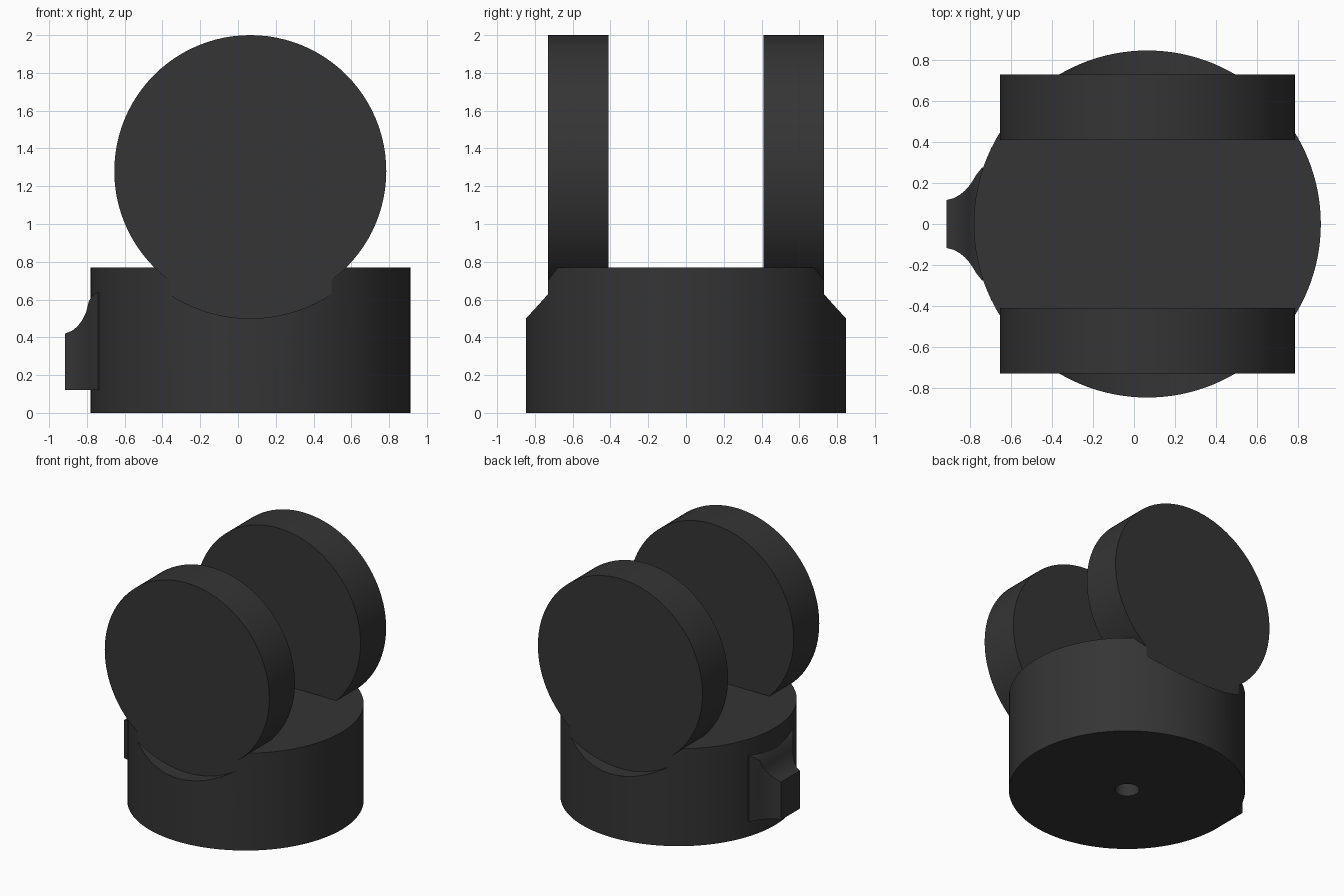
import bpy, math

if "Cube" in bpy.data.objects:
    bpy.data.objects.remove(bpy.data.objects["Cube"])

CX = 0.065      # shared axis of base and discs
DISC_Z = 1.28   # disc centre height


def cylinder(name, radius, depth, loc, along_y=False, sides=96):
    rot = (math.pi / 2, 0, 0) if along_y else (0, 0, 0)
    bpy.ops.mesh.primitive_cylinder_add(vertices=sides, radius=radius, depth=depth,
                                        location=loc, rotation=rot)
    ob = bpy.context.object
    ob.name = name
    return ob


def combine(target, other, operation):
    mod = target.modifiers.new(operation, 'BOOLEAN')
    mod.object, mod.operation, mod.solver = other, operation, 'EXACT'
    bpy.context.view_layer.objects.active = target
    bpy.ops.object.modifier_apply(modifier=mod.name)
    bpy.data.objects.remove(other)


# Round base with a blind hole underneath
body = cylinder("base_with_discs", 0.847, 0.77, (CX, 0, 0.385), sides=128)
combine(body, cylinder("hole_cutter", 0.087, 1.0, (CX, 0, 0), sides=32), 'DIFFERENCE')

# Clearance ledges outside each disc, then the discs themselves
for s in (-1, 1):
    combine(body, cylinder("ledge_cutter", 0.78, 0.4, (CX, s * 0.93, DISC_Z), True), 'DIFFERENCE')
for s in (-1, 1):
    combine(body, cylinder("disc", 0.72, 0.32, (CX, s * 0.57, DISC_Z), True), 'UNION')

# Flared lug on the left: rectangular sections (x, half width, top height)
sections = [(-0.915, 0.117, 0.42), (-0.88, 0.126, 0.434), (-0.85, 0.143, 0.457),
            (-0.825, 0.163, 0.49), (-0.805, 0.186, 0.53), (-0.79, 0.207, 0.59),
            (-0.77, 0.24, 0.62), (-0.742, 0.275, 0.64), (-0.68, 0.275, 0.64)]
verts, faces = [], []
for x, w, t in sections:
    verts += [(x, -w, 0.12), (x, w, 0.12), (x, w, t), (x, -w, t)]
for i in range(0, len(verts) - 4, 4):
    for k in range(4):
        j = (k + 1) % 4
        faces.append((i + j, i + k, i + 4 + k, i + 4 + j))
n = len(verts)
faces += [(0, 1, 2, 3), (n - 1, n - 2, n - 3, n - 4)]
mesh = bpy.data.meshes.new("lug")
mesh.from_pydata(verts, [], faces)
import bmesh
bm = bmesh.new()
bm.from_mesh(mesh)
bmesh.ops.recalc_face_normals(bm, faces=bm.faces)
bm.to_mesh(mesh)
bm.free()
lug = bpy.data.objects.new("lug", mesh)
bpy.context.collection.objects.link(lug)
combine(body, lug, 'UNION')

# Dark finish, smooth rounds with crisp edges
mat = bpy.data.materials.new("dark_grey")
mat.diffuse_color = (0.035, 0.035, 0.035, 1)
mat.use_nodes = True
mat.node_tree.nodes["Principled BSDF"].inputs["Base Color"].default_value = mat.diffuse_color
body.data.materials.clear()
body.data.materials.append(mat)
bpy.ops.object.select_all(action='DESELECT')
body.select_set(True)
bpy.context.view_layer.objects.active = body
bpy.ops.object.shade_smooth_by_angle(angle=math.radians(25))
